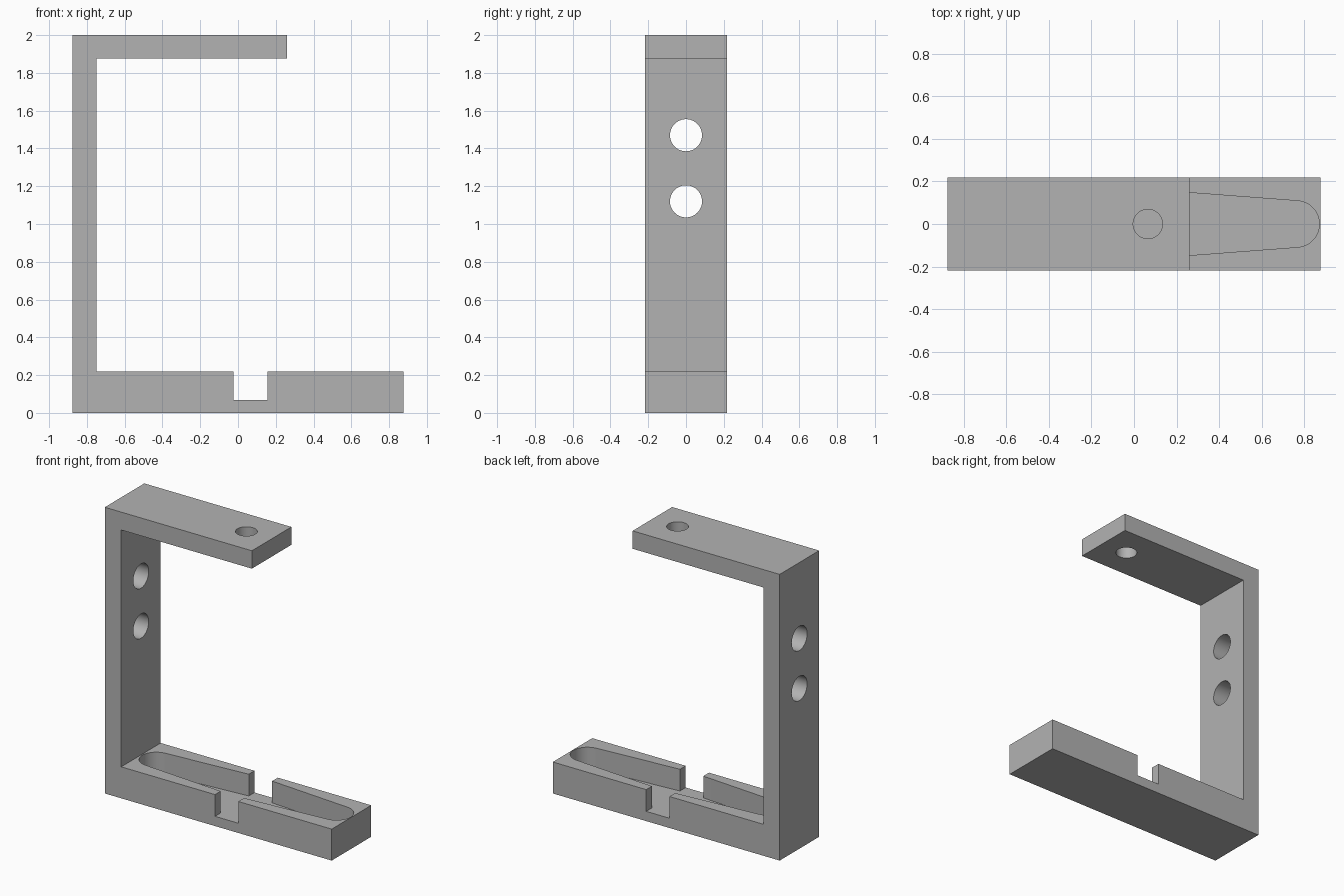
import bpy, bmesh, math

if "Cube" in bpy.data.objects:
    bpy.data.objects.remove(bpy.data.objects["Cube"])

W = 0.218      # half depth of the bracket
CX = 0.065     # centre of the pocket, notch and arm hole

grey = bpy.data.materials.new("plain grey")
grey.diffuse_color = (0.45, 0.45, 0.45, 1)
grey.use_nodes = True
grey.node_tree.nodes["Principled BSDF"].inputs["Base Color"].default_value = grey.diffuse_color


def prism(name, pts, lo, hi, place):
    """Extrude a 2D outline from lo to hi; place maps (a, b, depth) to xyz."""
    bm = bmesh.new()
    face = bm.faces.new([bm.verts.new(place(a, b, lo)) for a, b in pts])
    ext = bmesh.ops.extrude_face_region(bm, geom=[face])
    move = [p - q for p, q in zip(place(0, 0, hi), place(0, 0, lo))]
    bmesh.ops.translate(bm, vec=move,
                        verts=[v for v in ext["geom"] if isinstance(v, bmesh.types.BMVert)])
    bmesh.ops.recalc_face_normals(bm, faces=bm.faces[:])
    me = bpy.data.meshes.new(name)
    bm.to_mesh(me)
    bm.free()
    me.materials.append(grey)
    ob = bpy.data.objects.new(name, me)
    bpy.context.collection.objects.link(ob)
    return ob


def along_x(a, b, d): return (d, a, b)
def along_y(a, b, d): return (a, d, b)
def along_z(a, b, d): return (a, b, d)


def circle(cx, cy, r, n=48):
    return [(cx + r * math.cos(2 * math.pi * i / n),
             cy + r * math.sin(2 * math.pi * i / n)) for i in range(n)]


# C-shaped bracket with the cross notch in its base
profile = [(-0.877, 0), (0.877, 0), (0.877, 0.22), (0.155, 0.22), (0.155, 0.068),
           (-0.025, 0.068), (-0.025, 0.22), (-0.75, 0.22), (-0.75, 1.875),
           (0.26, 1.875), (0.26, 2), (-0.877, 2)]
bracket = prism("bracket", profile, -W, W, along_y)

# Pocket outline: widest in the middle, tapering to a round tip at each end
half = [(0.697 + 0.109 * math.cos(t), 0.109 * math.sin(t))
        for t in (math.radians(-86 + 172 * i / 32) for i in range(33))]
pocket = ([(CX, -0.162)] + [(CX + x, y) for x, y in half]
          + [(CX, 0.162)] + [(CX - x, -y) for x, y in half])

# Cutters for the pocket, the arm hole and the two column holes
cutters = [
    prism("pocket_cutter", pocket, 0.068, 0.4, along_z),
    prism("arm_hole_cutter", circle(CX, 0, 0.069), 1.7, 2.2, along_z),
    prism("upper_hole_cutter", circle(0, 1.47, 0.085), -1.0, -0.6, along_x),
    prism("lower_hole_cutter", circle(0, 1.12, 0.085), -1.0, -0.6, along_x),
]
bpy.context.view_layer.objects.active = bracket
bracket.select_set(True)
for cutter in cutters:
    mod = bracket.modifiers.new(cutter.name, 'BOOLEAN')
    mod.operation, mod.solver, mod.object = 'DIFFERENCE', 'EXACT', cutter
    bpy.ops.object.modifier_apply(modifier=mod.name)
    bpy.data.objects.remove(cutter)

# Smooth hole and tip walls, sharp edges elsewhere
bpy.ops.object.select_all(action='DESELECT')
bracket.select_set(True)
bpy.ops.object.shade_smooth_by_angle(angle=math.radians(30))
